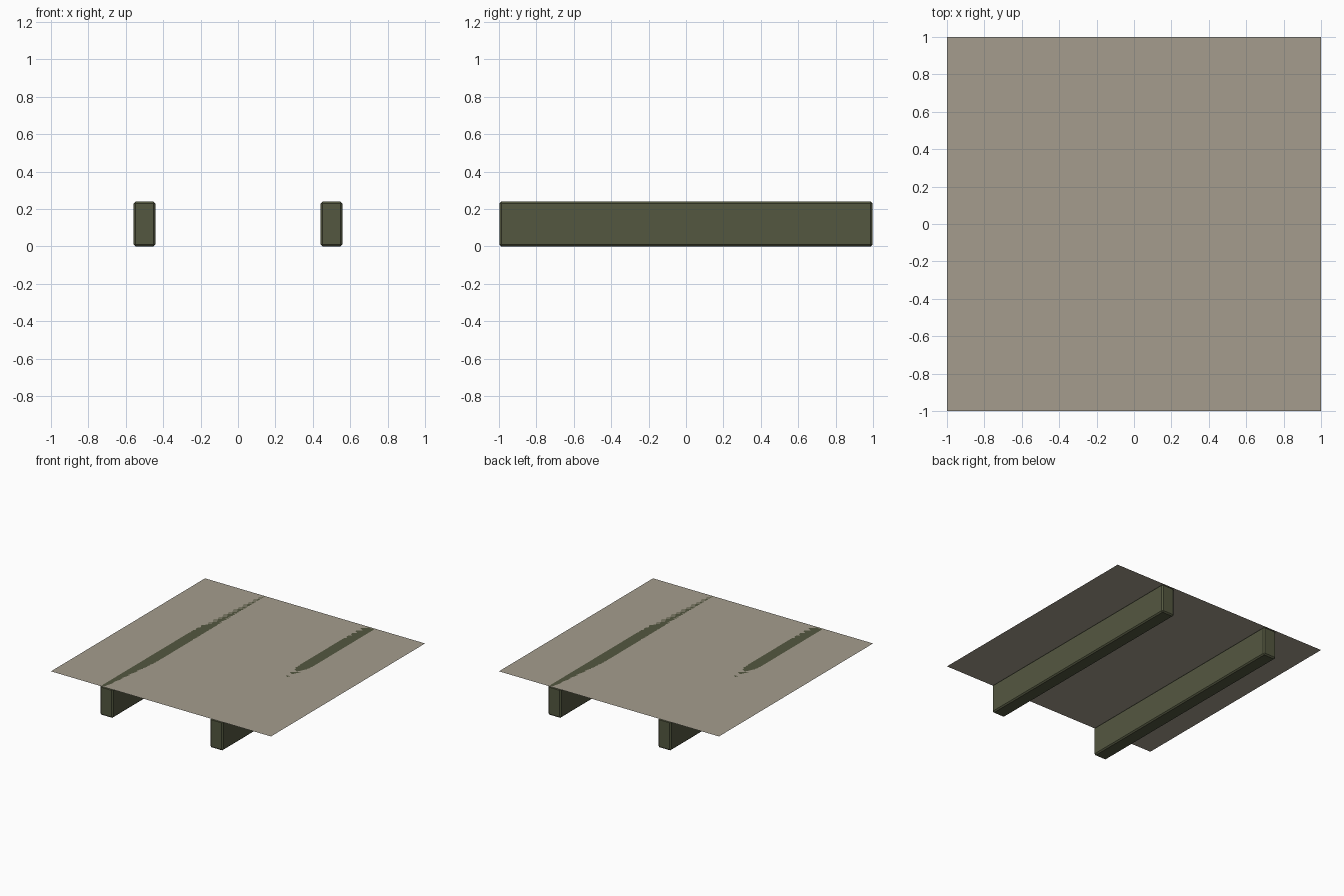
import bpy

if "Cube" in bpy.data.objects:
    bpy.data.objects.remove(bpy.data.objects["Cube"])

TOP = 0.24  # height of the deck and of the beam tops


def material(name, rgb):
    m = bpy.data.materials.new(name)
    m.diffuse_color = (*rgb, 1.0)
    m.use_nodes = True
    m.node_tree.nodes["Principled BSDF"].inputs["Base Color"].default_value = m.diffuse_color
    return m


deck_mat = material("warm_grey_deck", (0.375, 0.335, 0.27))
beam_mat = material("dark_olive_beam", (0.088, 0.096, 0.051))

# Thin single-sheet deck resting on the beams
bpy.ops.mesh.primitive_plane_add(size=2, location=(0, 0, TOP))
deck = bpy.context.object
deck.name = "deck_panel"
deck.data.materials.append(deck_mat)

# Two long beams with small chamfered edges
for side, x in (("left", -0.5), ("right", 0.5)):
    bpy.ops.mesh.primitive_cube_add(size=1, location=(x, 0, TOP / 2))
    beam = bpy.context.object
    beam.name = side + "_support_beam"
    beam.scale = (0.116, 1.995, TOP)
    bpy.ops.object.transform_apply(location=False, rotation=False, scale=True)
    beam.data.materials.append(beam_mat)
    bevel = beam.modifiers.new("edge_chamfer", 'BEVEL')
    bevel.width = 0.01
    bevel.segments = 1
